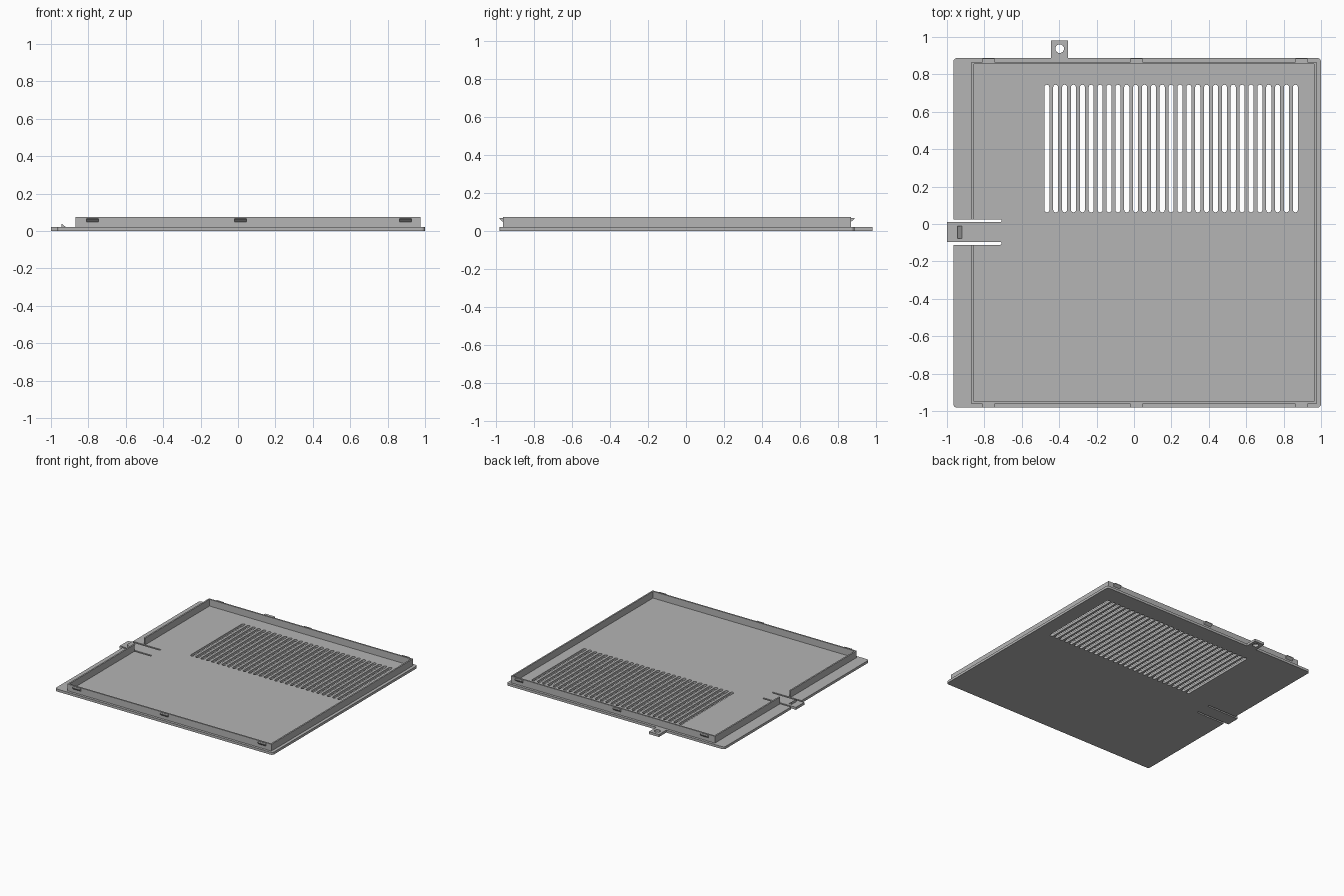
import bpy, bmesh
from math import pi, cos, sin
from mathutils import Vector

if "Cube" in bpy.data.objects:
    bpy.data.objects.remove(bpy.data.objects["Cube"], do_unlink=True)

grey = bpy.data.materials.new("plain grey")
grey.use_nodes = True
COLOUR = (0.46, 0.46, 0.46, 1)
grey.diffuse_color = COLOUR
grey.node_tree.nodes["Principled BSDF"].inputs["Base Color"].default_value = COLOUR

PLATE = 0.02
TOP = 0.075


def add_object(name, mesh):
    obj = bpy.data.objects.new(name, mesh)
    bpy.context.collection.objects.link(obj)
    mesh.materials.clear()
    mesh.materials.append(grey)
    return obj


def arc(cx, cy, r, start, end, steps=6):
    """Points along an arc, angles in units of pi."""
    angles = [pi * (start + (end - start) * i / steps) for i in range(steps + 1)]
    return [(cx + r * cos(a), cy + r * sin(a)) for a in angles]


def slab(name, loops, z0, z1):
    """Filled flat outline with holes, extruded from z0 to z1."""
    curve = bpy.data.curves.new(name, "CURVE")
    curve.dimensions = "2D"
    curve.fill_mode = "BOTH"
    curve.extrude = (z1 - z0) / 2
    for loop in loops:
        spline = curve.splines.new("POLY")
        spline.points.add(len(loop) - 1)
        for point, (x, y) in zip(spline.points, loop):
            point.co = (x, y, 0, 1)
        spline.use_cyclic_u = True
    temp = bpy.data.objects.new(name + " outline", curve)
    bpy.context.collection.objects.link(temp)
    graph = bpy.context.evaluated_depsgraph_get()
    mesh = bpy.data.meshes.new_from_object(temp.evaluated_get(graph))
    bpy.data.objects.remove(temp, do_unlink=True)
    bm = bmesh.new()
    bm.from_mesh(mesh)
    bmesh.ops.remove_doubles(bm, verts=bm.verts, dist=1e-5)
    bmesh.ops.translate(bm, verts=bm.verts, vec=(0, 0, (z0 + z1) / 2))
    bmesh.ops.recalc_face_normals(bm, faces=bm.faces)
    for face in bm.faces:
        face.smooth = False
    bm.to_mesh(mesh)
    bm.free()
    return add_object(name, mesh)


def prism(name, profile, sweep):
    """Profile polygon swept along a vector."""
    bm = bmesh.new()
    face = bm.faces.new([bm.verts.new(p) for p in profile])
    swept = bmesh.ops.extrude_face_region(bm, geom=[face], use_keep_orig=True)
    moved = [g for g in swept["geom"] if isinstance(g, bmesh.types.BMVert)]
    bmesh.ops.translate(bm, verts=moved, vec=Vector(sweep))
    bmesh.ops.recalc_face_normals(bm, faces=bm.faces)
    mesh = bpy.data.meshes.new(name)
    bm.to_mesh(mesh)
    bm.free()
    return add_object(name, mesh)


# Base plate outline, anticlockwise, with screw tab and spring tongue
LEFT, RIGHT, FRONT, BACK = -0.966, 1.0, -0.982, 0.887
R = 0.02
SLIT_HI, SLIT_LO, SLIT_W, SLIT_END = 0.018, -0.104, 0.014, -0.707
half = SLIT_W / 2
outline = (
    arc(LEFT + R, FRONT + R, R, 1, 1.5)
    + arc(RIGHT - R, FRONT + R, R, 1.5, 2)
    + arc(RIGHT - R, BACK - R, R, 0, 0.5)
    + [(-0.353, BACK), (-0.353, 0.982), (-0.443, 0.982), (-0.443, BACK)]
    + arc(LEFT + R, BACK - R, R, 0.5, 1)
    + [(LEFT, SLIT_HI + half)]
    + arc(SLIT_END - half, SLIT_HI, half, 0.5, -0.5)
    + [(-1.0, SLIT_HI - half), (-1.0, SLIT_LO + half)]
    + arc(SLIT_END - half, SLIT_LO, half, 0.5, -0.5)
    + [(LEFT, SLIT_LO - half)]
)

# Screw hole and row of vent slots
holes = [arc(-0.397, 0.937, 0.023, 0, 1.9, 19)]
SLOT_R = 0.0135
for i in range(29):
    x = -0.466 + i * 0.04746
    holes.append(arc(x, 0.745 - SLOT_R, SLOT_R, 0, 1)
                 + arc(x, 0.062 + SLOT_R, SLOT_R, 1, 2))
slab("base_plate", [outline] + holes, 0, PLATE)

# Raised rim, open where the tongue passes through
X0, X1, Y0, Y1, T = -0.868, 0.975, -0.962, 0.867, 0.012
gap_hi, gap_lo = SLIT_HI + half, SLIT_LO - half
outer = [(X0, gap_lo), (X0, Y0), (X1, Y0), (X1, Y1), (X0, Y1), (X0, gap_hi)]
inner = [(X0 + T, gap_hi), (X0 + T, Y1 - T), (X1 - T, Y1 - T),
         (X1 - T, Y0 + T), (X0 + T, Y0 + T), (X0 + T, gap_lo)]
slab("rim_wall", [outer + inner], PLATE, TOP)

# Snap clips: flat on top, sloping back to the wall underneath
for side, wall, out in (("front", Y0, -1), ("back", Y1, 1)):
    for place, x in (("right", -0.81), ("middle", -0.019), ("left", 0.864)):
        prism(f"{side}_{place}_clip",
              [(x, wall, 0.047), (x, wall, 0.069),
               (x, wall + out * 0.019, 0.069), (x, wall + out * 0.019, 0.064)],
              (0.064, 0, 0))

# Catch on the spring tongue
prism("tongue_catch",
      [(-0.945, -0.077, PLATE), (-0.92, -0.077, PLATE), (-0.945, -0.077, 0.04)],
      (0, 0.065, 0))
